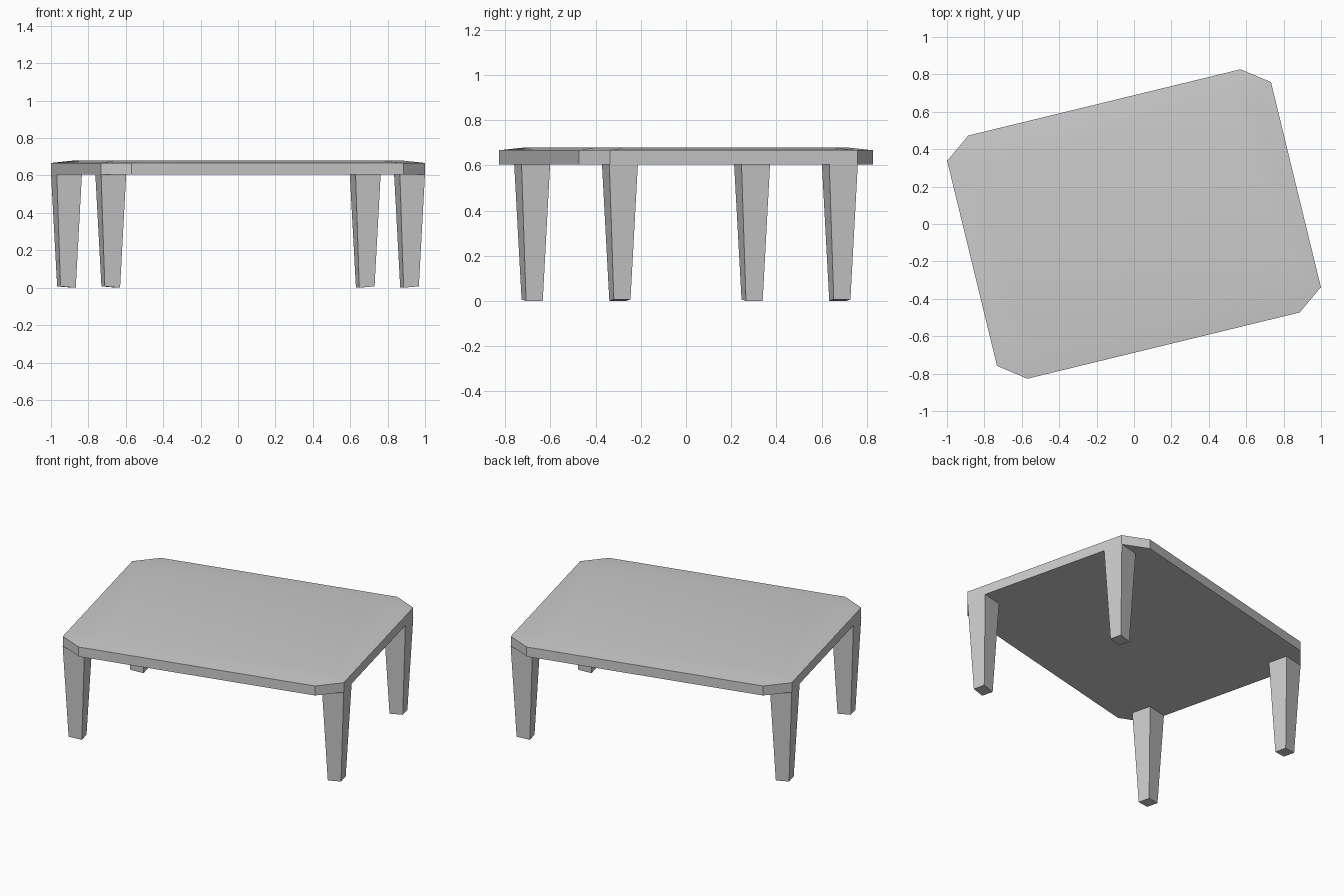
import bpy, bmesh, math

if "Cube" in bpy.data.objects:
    bpy.data.objects.remove(bpy.data.objects["Cube"])

YAW = math.radians(13.67)
HX, HY = 0.891, 0.669      # half size of the top
CX, CY = 0.142, 0.105      # corner cuts
Z0, Z1, Z2 = 0.605, 0.667, 0.68


def loft(name, rings):
    """Solid through a stack of equal-length vertex rings."""
    bm = bmesh.new()
    vs = [[bm.verts.new(p) for p in ring] for ring in rings]
    n = len(rings[0])
    for a, b in zip(vs, vs[1:]):
        for i in range(n):
            j = (i + 1) % n
            bm.faces.new((a[i], a[j], b[j], b[i]))
    bm.faces.new(vs[0][::-1])
    bm.faces.new(vs[-1])
    bmesh.ops.recalc_face_normals(bm, faces=bm.faces)
    me = bpy.data.meshes.new(name)
    bm.to_mesh(me)
    bm.free()
    ob = bpy.data.objects.new(name, me)
    bpy.context.collection.objects.link(ob)
    ob.rotation_euler.z = YAW
    return ob


def octagon(inset, z):
    x, y = HX - inset, HY - inset
    quarter = [(x, y - CY), (x - CX, y)]
    pts = quarter + [(-a, b) for a, b in quarter[::-1]]
    pts += [(-a, -b) for a, b in pts]
    return [(a, b, z) for a, b in pts]


# Table top: cut-corner slab with a slightly crowned upper face
top = loft("table_top", [octagon(0, Z0), octagon(0, Z1), octagon(0.1, Z2)])
bpy.context.view_layer.objects.active = top
top.select_set(True)
bpy.ops.object.shade_smooth_by_angle(angle=math.radians(30))

# Tapered legs: one corner, mirrored to four; the outer foot edge is lifted a little
LX, LY = 0.822, 0.501


def leg_ring(wx, wy, z_in, z_out):
    return [(LX - wx, LY - wy, z_in), (LX + wx, LY - wy, z_out),
            (LX + wx, LY + wy, z_out), (LX - wx, LY + wy, z_in)]


legs = loft("legs", [leg_ring(0.042, 0.038, 0, 0.007),
                     leg_ring(0.069, 0.065, Z0, Z0)])
mirror = legs.modifiers.new("four_corners", 'MIRROR')
mirror.use_axis = (True, True, False)
mirror.use_mirror_merge = False
